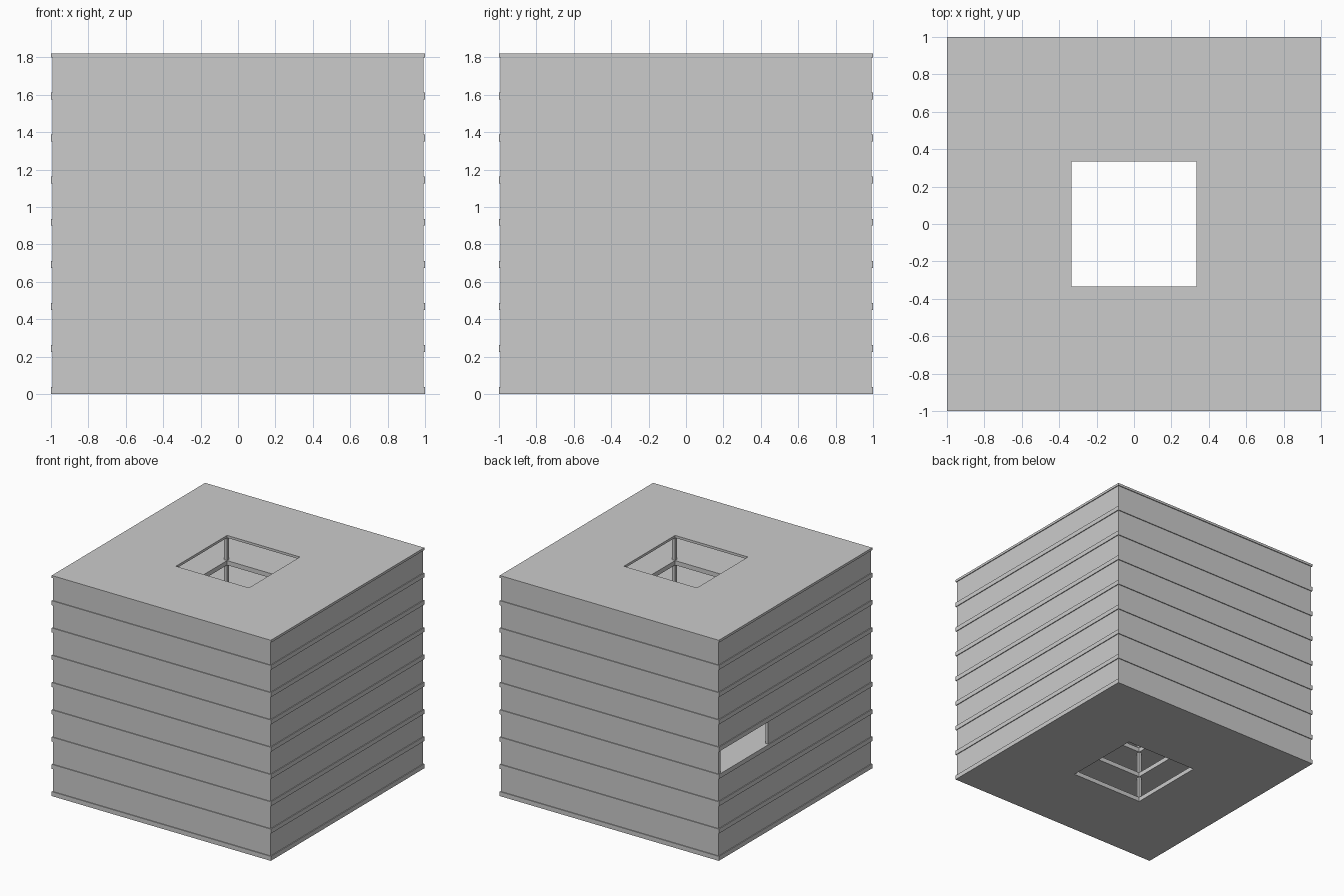
import bpy, bmesh

if "Cube" in bpy.data.objects:
    bpy.data.objects.remove(bpy.data.objects["Cube"])

STOREYS = 8
PITCH = 0.225      # storey height
SLAB = 0.037       # floor slab thickness
CORE = 0.333       # half size of the central shaft
WALL = 0.993       # outer wall plane
T = 0.026          # wall and column thickness
OPEN_STOREY = 3    # storey with the missing wall panel


def make_object(name, bm):
    mesh = bpy.data.meshes.new(name)
    bm.to_mesh(mesh)
    bm.free()
    obj = bpy.data.objects.new(name, mesh)
    bpy.context.collection.objects.link(obj)
    return obj


def square_loop(bm, r, z):
    return [bm.verts.new((sx * r, sy * r, z))
            for sx, sy in ((-1, -1), (1, -1), (1, 1), (-1, 1))]


def square_ring(name, outer, inner, z0, z1):
    """Square tube: outer side, top, inner side and bottom."""
    bm = bmesh.new()
    loops = [square_loop(bm, r, z) for r, z in
             ((outer, z0), (outer, z1), (inner, z1), (inner, z0))]
    for k in range(4):
        a, b = loops[k], loops[(k + 1) % 4]
        for i in range(4):
            j = (i + 1) % 4
            bm.faces.new((a[i], a[j], b[j], b[i]))
    return make_object(name, bm)


def add_box(bm, x0, x1, y0, y1, z0, z1):
    verts = bmesh.ops.create_cube(bm, size=1)["verts"]
    for v in verts:
        v.co.x = x1 if v.co.x > 0 else x0
        v.co.y = y1 if v.co.y > 0 else y0
        v.co.z = z1 if v.co.z > 0 else z0


# Floor slabs and the thinner roof slab, all with the shaft opening
for i in range(STOREYS + 1):
    z = i * PITCH
    thick = SLAB if i < STOREYS else 0.02
    name = "floor_slab" if i < STOREYS else "roof_slab"
    square_ring(name, 1.0, CORE, z, z + thick)

for i in range(STOREYS):
    z0, z1 = i * PITCH + SLAB, (i + 1) * PITCH

    # Outer walls; one storey lacks the rear panel of the left wall
    if i == OPEN_STOREY:
        bm = bmesh.new()
        w, n = WALL, WALL - T
        add_box(bm, -w, w, -w, -n, z0, z1)
        add_box(bm, -w, w, n, w, z0, z1)
        add_box(bm, n, w, -n, n, z0, z1)
        add_box(bm, -w, -n, -n, CORE + T / 2, z0, z1)
        make_object("open_storey_walls", bm)
    else:
        square_ring("storey_walls", WALL, WALL - T, z0, z1)

    # Columns at the shaft corners
    bm = bmesh.new()
    for x in (-CORE - T, CORE):
        for y in (-CORE - T, CORE):
            add_box(bm, x, x + T, y, y + T, z0, z1)
    make_object("shaft_columns", bm)
